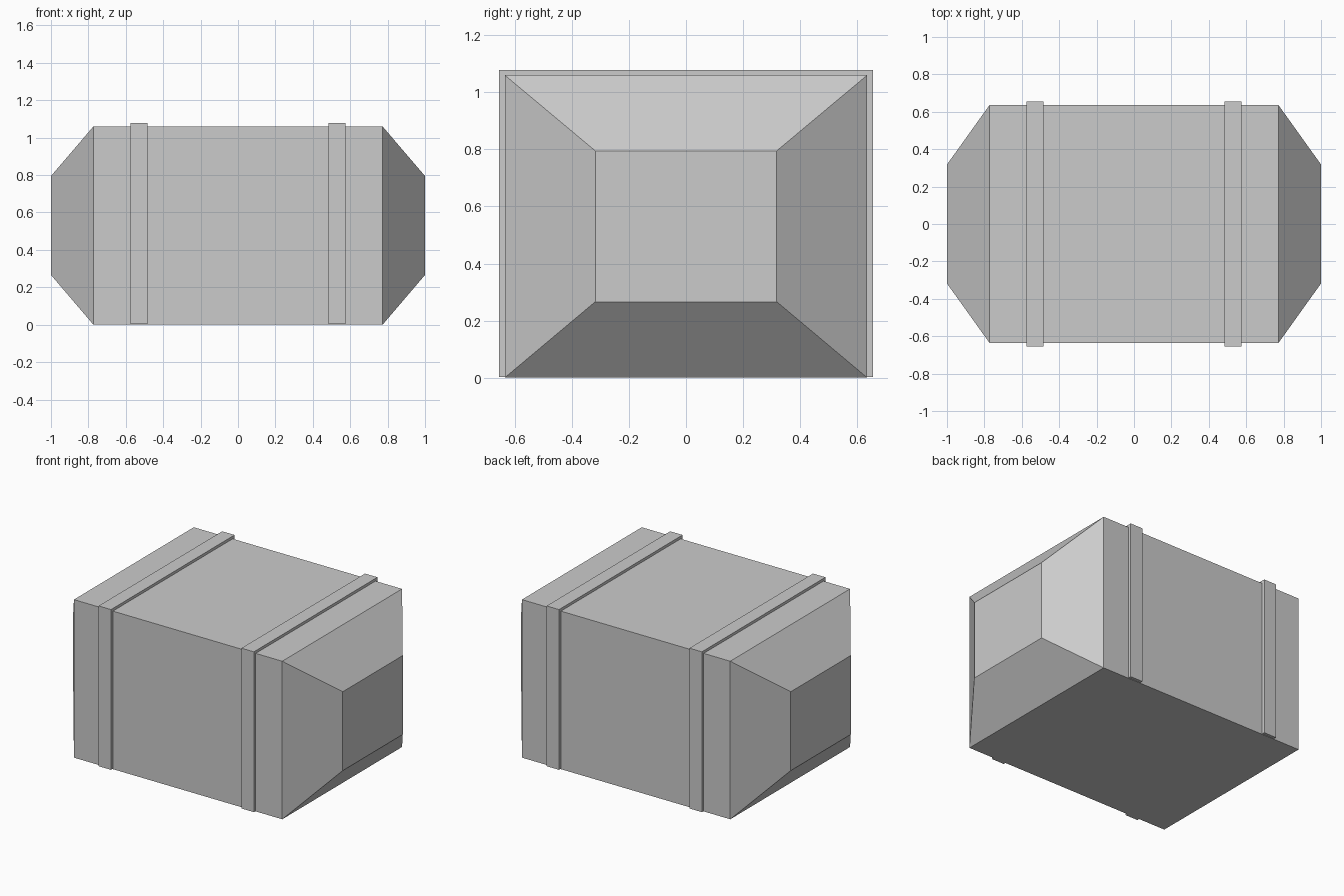
import bpy, bmesh

if "Cube" in bpy.data.objects:
    bpy.data.objects.remove(bpy.data.objects["Cube"])


def loft(name, sections):
    """Skin matching closed (x, y, z) sections and cap both ends."""
    bm = bmesh.new()
    rings = [[bm.verts.new(p) for p in s] for s in sections]
    for a, b in zip(rings, rings[1:]):
        n = len(a)
        for i in range(n):
            j = (i + 1) % n
            bm.faces.new((a[i], a[j], b[j], b[i]))
    bm.faces.new(rings[0])
    bm.faces.new(rings[-1])
    bmesh.ops.recalc_face_normals(bm, faces=bm.faces)
    mesh = bpy.data.meshes.new(name)
    bm.to_mesh(mesh)
    bm.free()
    obj = bpy.data.objects.new(name, mesh)
    bpy.context.collection.objects.link(obj)
    return obj


def rectangle(x, half_y, z0, z1):
    return [(x, -half_y, z0), (x, half_y, z0), (x, half_y, z1), (x, -half_y, z1)]


# Main body with a tapered block at each end
small, large = (0.318, 0.266, 0.795), (0.635, 0.0, 1.06)
loft("crate_body", [rectangle(x, *size) for x, size in
                    ((-1.0, small), (-0.773, large), (0.773, large), (1.0, small))])

# Raised straps wrapping the sides and top
outer, inner, base, top = 0.655, 0.62, 0.003, 1.078
strap = [(-outer, base), (-outer, top), (outer, top), (outer, base),
         (inner, base), (inner, top - 0.035), (-inner, top - 0.035), (-inner, base)]
for side, centre in (("left", -0.53), ("right", 0.53)):
    loft(side + "_strap", [[(centre + dx, y, z) for y, z in strap]
                           for dx in (-0.046, 0.046)])
